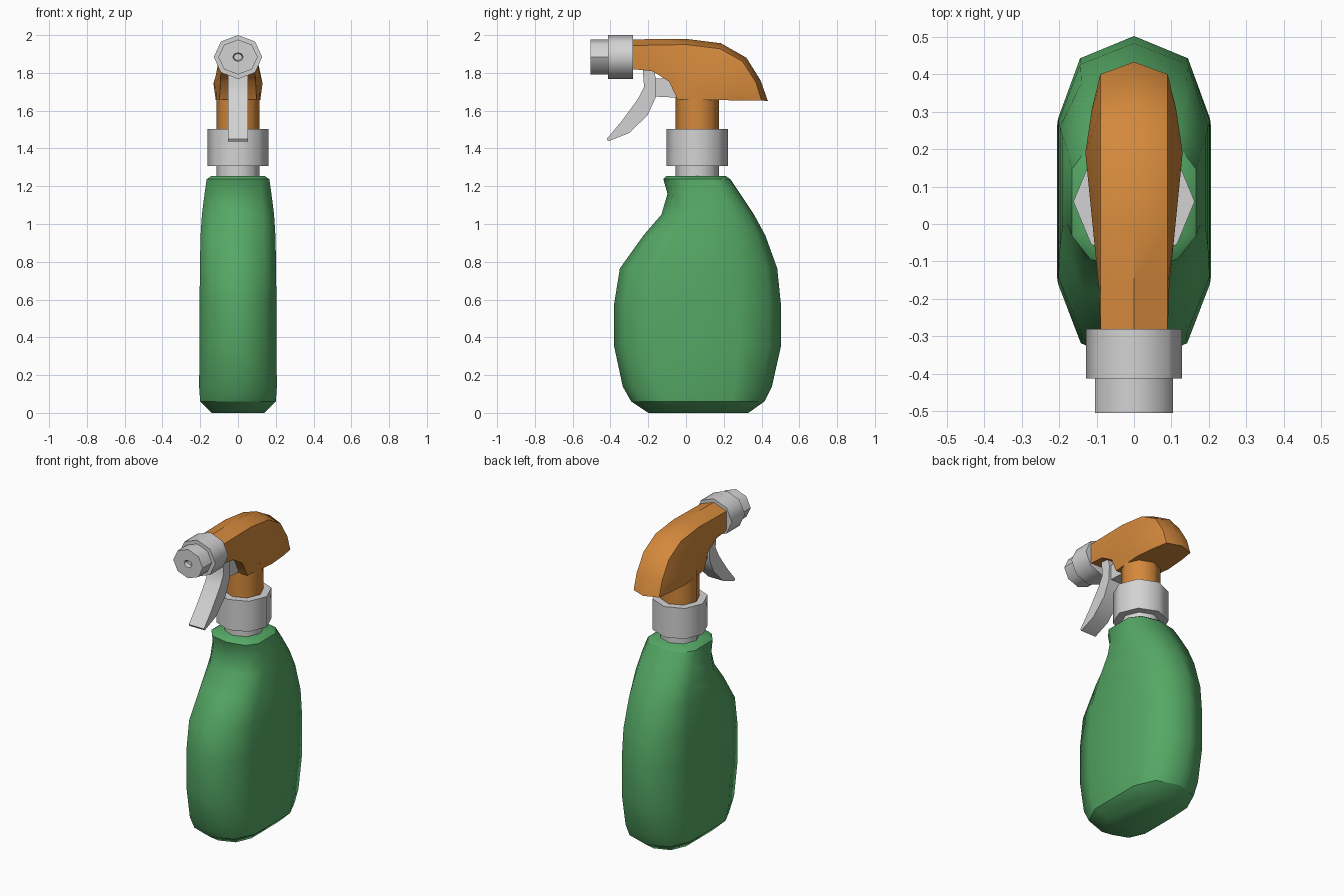
import bpy, bmesh, math
from mathutils import Vector, Matrix

if "Cube" in bpy.data.objects:
    bpy.data.objects.remove(bpy.data.objects["Cube"])


def material(name, rgb):
    m = bpy.data.materials.new(name)
    m.diffuse_color = (*rgb, 1)
    m.use_nodes = True
    m.node_tree.nodes["Principled BSDF"].inputs["Base Color"].default_value = m.diffuse_color
    return m


GREEN = material("bottle green", (0.09, 0.39, 0.13))
ORANGE = material("head orange", (0.66, 0.25, 0.045))
GREY = material("light grey", (0.65, 0.65, 0.65))


def finish(bm, name, mat, limit, sharp=lambda e: False):
    """Clean up, smooth below the angle limit and make the object."""
    bmesh.ops.remove_doubles(bm, verts=bm.verts, dist=1e-5)
    bmesh.ops.recalc_face_normals(bm, faces=bm.faces)
    for f in bm.faces:
        f.smooth = True
    for e in bm.edges:
        e.smooth = e.calc_face_angle(0) < math.radians(limit) and not sharp(e)
    me = bpy.data.meshes.new(name)
    bm.to_mesh(me)
    bm.free()
    me.materials.append(mat)
    ob = bpy.data.objects.new(name, me)
    bpy.context.collection.objects.link(ob)
    return ob


def loft(rings):
    """Skin closed rings of points and cap both ends."""
    bm = bmesh.new()
    vs = [[bm.verts.new(p) for p in r] for r in rings]
    n = len(vs[0])
    for a, b in zip(vs, vs[1:]):
        for i in range(n):
            j = (i + 1) % n
            bm.faces.new((a[i], a[j], b[j], b[i]))
    bm.faces.new(vs[0])
    bm.faces.new(vs[-1])
    return bm


def octagon_part(name, mat, steps, to_world):
    """Eight sided turned part; steps are (rx, ry, position along axis)."""
    rings = [[to_world(rx * math.cos(k * math.pi / 4), ry * math.sin(k * math.pi / 4), h)
              for k in range(8)] for rx, ry, h in steps]
    return finish(loft(rings), name, mat, 50)


def plate(name, profile, half, mat):
    """Side profile (y, z) extruded across x."""
    return finish(loft([[(x, y, z) for y, z in profile] for x in (-half, half)]), name, mat, 35)


# Bottle: ten sided sections of (z, front y, back y, half width)
section = [(0, 1), (.71, .865), (1, .5), (1, -.5), (.7, -.86),
           (0, -1), (-.7, -.86), (-1, -.5), (-1, .5), (-.71, .865)]
levels = [(0, -.20, .33, .14), (.06, -.29, .415, .2), (.14, -.335, .455, .206),
          (.35, -.38, .502, .203), (.58, -.38, .502, .203), (.765, -.35, .483, .202),
          (.94, -.225, .42, .198), (1.05, -.13, .36, .191), (1.16, -.098, .287, .177),
          (1.237, -.12, .235, .166), (1.255, -.105, .21, .14)]
rings = [[(w * sx, (a + b) / 2 + (b - a) / 2 * sy, z) for sx, sy in section]
         for z, a, b, w in levels]
finish(loft(rings), "bottle", GREEN, 52,
       lambda e: all(abs(v.co.z - .06) < .001 or abs(v.co.z - 1.237) < .001 for v in e.verts))


# Neck, screw collar and stem
def upright(u, v, h):
    return (u, .06 + v, h)


octagon_part("bottle_neck", GREY, [(.115, .115, 1.24), (.115, .115, 1.32)], upright)
octagon_part("screw_collar", GREY, [(.162, .162, 1.308), (.162, .162, 1.503)], upright)
octagon_part("head_stem", ORANGE, [(.115, .115, 1.49), (.115, .115, 1.70)], upright)


# Nozzle: wide ring, stepped tip and small recessed hole
def forward(u, v, h):
    return (u, h, 1.884 + v)


octagon_part("nozzle_ring", GREY, [(.128, .116, -.28), (.128, .116, -.412)], forward)
octagon_part("nozzle_tip", GREY, [(.104, .092, -.40), (.104, .092, -.505),
                                  (.028, .023, -.505), (.022, .018, -.48)], forward)

# Spray head: sections from nozzle to tail, with a low ridge and bulging sides
# each row: ridge (y, z), shoulder (y, z), side (y, z, x), base (y, z, x)
rows = [((-.29, 1.977), (-.29, 1.945), (-.29, 1.88, .09), (-.29, 1.82, .088)),
        ((-.16, 1.979), (-.16, 1.947), (-.17, 1.87, .094), (-.18, 1.81, .09)),
        ((0, 1.980), (0, 1.950), (-.03, 1.83, .108), (-.09, 1.755, .093)),
        ((.185, 1.957), (.18, 1.928), (.08, 1.78, .119), (-.045, 1.66, .098)),
        ((.32, 1.880), (.30, 1.86), (.19, 1.745, .13), (.17, 1.656, .118)),
        ((.395, 1.76), (.37, 1.75), (.31, 1.70, .112), (.30, 1.654, .106)),
        ((.433, 1.652), (.40, 1.653), (.40, 1.653, .09), (.40, 1.653, .09))]
rings = []
for ridge, sh, side, base in rows:
    right = [(.09, *sh), (side[2], *side[:2]), (base[2], *base[:2])]
    rings.append([(0, *ridge)] + right + [(-x, y, z) for x, y, z in reversed(right)])
bm = loft(rings)
bmesh.ops.dissolve_degenerate(bm, dist=1e-5, edges=bm.edges)
finish(bm, "spray_head", ORANGE, 38)

# Trigger lever and its push link
plate("trigger", [(-.23, 1.83), (-.222, 1.725), (-.256, 1.66), (-.34, 1.545), (-.42, 1.45),
                  (-.412, 1.438), (-.30, 1.482), (-.203, 1.577), (-.16, 1.67),
                  (-.158, 1.767), (-.175, 1.83)], .054, GREY)
plate("trigger_link", [(-.17, 1.77), (-.07, 1.77), (-.03, 1.668), (-.17, 1.675)], .04, GREY)
